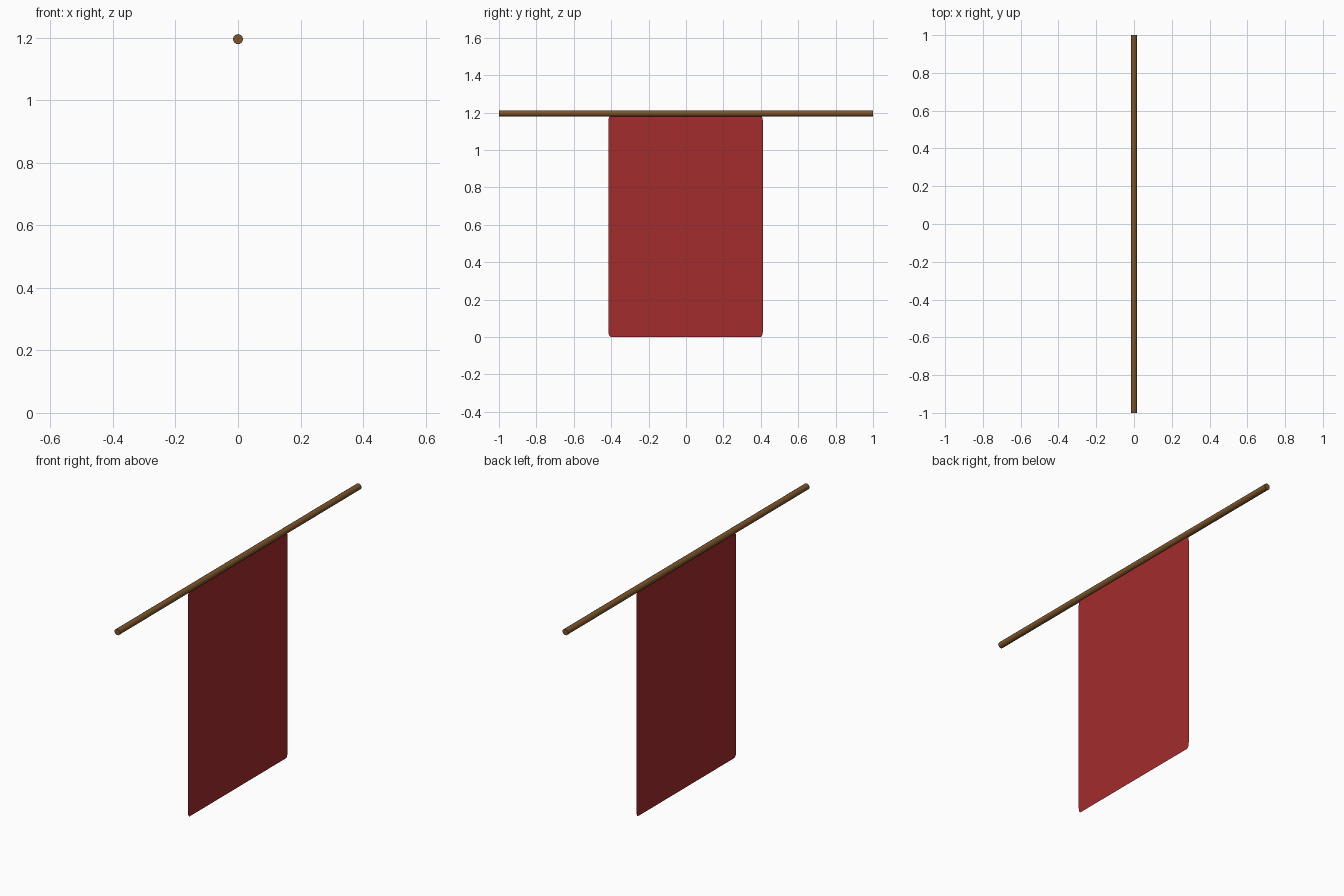
import bpy, bmesh, math

if "Cube" in bpy.data.objects:
    bpy.data.objects.remove(bpy.data.objects["Cube"])


def material(name, color):
    m = bpy.data.materials.new(name)
    m.diffuse_color = color
    m.use_nodes = True
    m.node_tree.nodes["Principled BSDF"].inputs["Base Color"].default_value = m.diffuse_color
    return m


# Wooden rod along y
bpy.ops.mesh.primitive_cylinder_add(vertices=16, radius=0.016, depth=2.0,
                                    location=(0, 0, 1.195),
                                    rotation=(math.pi / 2, 0, 0))
rod = bpy.context.object
rod.name = "rod"
rod.data.materials.append(material("wood", (0.2, 0.09, 0.025, 1)))
bpy.ops.object.shade_smooth_by_angle()

# Thin cloth panel with slightly rounded corners
half_w, top, ry, rz, steps = 0.413, 1.184, 0.014, 0.03, 4
cy, cz, hz = -0.002, top / 2, top / 2
bm = bmesh.new()
verts = []
for corner, (sy, sz) in enumerate([(1, 1), (-1, 1), (-1, -1), (1, -1)]):
    for i in range(steps + 1):
        a = math.pi / 2 * (corner + i / steps)
        verts.append(bm.verts.new((0,
                                   cy + sy * (half_w - ry) + ry * math.cos(a),
                                   cz + sz * (hz - rz) + rz * math.sin(a))))
bm.faces.new(verts)
mesh = bpy.data.meshes.new("cloth_banner")
bm.to_mesh(mesh)
bm.free()
banner = bpy.data.objects.new("cloth_banner", mesh)
bpy.context.collection.objects.link(banner)
mesh.materials.append(material("red_cloth", (0.37, 0.025, 0.025, 1)))
